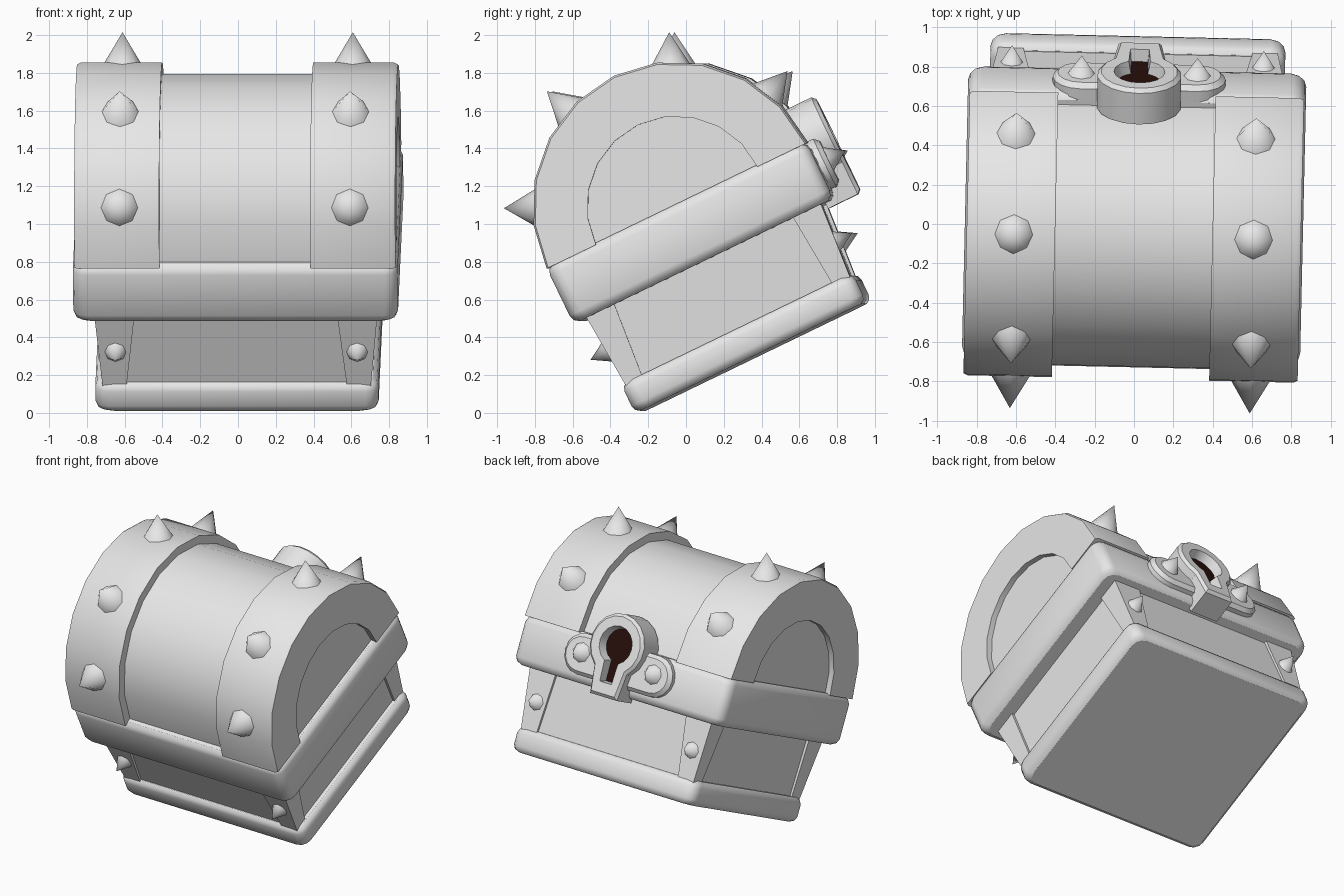
import bpy, bmesh, math
from mathutils import Matrix, Vector

if "Cube" in bpy.data.objects:
    bpy.data.objects.remove(bpy.data.objects["Cube"])

# The whole chest is tipped back about x and turned slightly about z
TILT = (Matrix.Rotation(math.radians(-1.3), 4, 'Z')
        @ Matrix.Translation((0, 0.405, 0.196))
        @ Matrix.Rotation(math.radians(25.8), 4, 'X'))


def material(name, rgb):
    m = bpy.data.materials.new(name)
    m.diffuse_color = (*rgb, 1)
    m.use_nodes = True
    m.node_tree.nodes["Principled BSDF"].inputs["Base Color"].default_value = m.diffuse_color
    return m


GREY = material("light_grey", (0.8, 0.8, 0.8))
DARK = material("keyhole_dark", (0.02, 0.004, 0.003))


def finish(name, bm, mats=(GREY,), angle=None, flat_axis=None):
    """Turn a bmesh into an object, smooth below the angle, keep caps flat."""
    bmesh.ops.recalc_face_normals(bm, faces=bm.faces)
    for f in bm.faces:
        f.normal_update()
        f.smooth = angle is not None
        if flat_axis is not None and abs(f.normal[flat_axis]) > 0.95:
            f.smooth = False
    if angle is not None:
        for e in bm.edges:
            flat = any(not f.smooth for f in e.link_faces)
            e.smooth = not flat and e.calc_face_angle(0) < math.radians(angle)
    bm.transform(TILT)
    me = bpy.data.meshes.new(name)
    bm.to_mesh(me)
    bm.free()
    for m in mats:
        me.materials.append(m)
    ob = bpy.data.objects.new(name, me)
    bpy.context.collection.objects.link(ob)
    return ob


def loft(rings, cap_material=0):
    """Skin a list of equal-length point rings and cap both ends."""
    bm = bmesh.new()
    vs = [[bm.verts.new(p) for p in r] for r in rings]
    n = len(vs[0])
    for a, b in zip(vs, vs[1:]):
        for i in range(n):
            j = (i + 1) % n
            bm.faces.new((a[i], a[j], b[j], b[i]))
    bm.faces.new(vs[0])
    bm.faces.new(vs[-1]).material_index = cap_material
    return bm


def rect(x0, x1, y0, y1, z):
    return [(x0, y0, z), (x1, y0, z), (x1, y1, z), (x0, y1, z)]


def rounded_rect(hx, hy, z, r):
    pts = []
    for k, (sx, sy) in enumerate(((1, 1), (-1, 1), (-1, -1), (1, -1))):
        for t in (0, 30, 60, 90):
            a = math.radians(t + 90 * k)
            pts.append((sx * (hx - r) + r * math.cos(a),
                        sy * (hy - r) + r * math.sin(a), z))
    return pts


def arc(r, a0, a1, n, cx=0.0, cz=0.0):
    return [(cx + r * math.cos(math.radians(a0 + (a1 - a0) * i / n)),
             cz + r * math.sin(math.radians(a0 + (a1 - a0) * i / n)))
            for i in range(n + 1)]


def band(name, hx, hy, z0, z1, c):
    rings = [rounded_rect(hx - i, hy - i, z, 0.07) for z, i in
             ((z0, c), (z0 + 0.5 * c, 0.3 * c), (z0 + 1.4 * c, 0),
              (z1 - 1.4 * c, 0), (z1 - 0.5 * c, 0.3 * c), (z1, c))]
    finish(name, loft(rings), angle=60, flat_axis=2)


def spike(name, base, direction, r, h):
    """Eight-sided cone standing on base."""
    bm = bmesh.new()
    d = Vector(direction).normalized()
    m = (Matrix.Translation(Vector(base) + d * h / 2)
         @ d.to_track_quat('Z', 'Y').to_matrix().to_4x4())
    bmesh.ops.create_cone(bm, cap_ends=True, segments=8, radius1=r,
                          radius2=0, depth=h, matrix=m)
    finish(name, bm, angle=50)


# Tapered body with slightly raised corner posts
finish("body", loft([rect(-0.69, 0.69, -0.64, 0.64, 0.2),
                     rect(-0.735, 0.735, -0.675, 0.675, 0.75)]))
for sx in (-1, 1):
    for sy in (-1, 1):
        finish("corner_post", loft([
            rect(sx * 0.59, sx * 0.705, sy * 0.565, sy * 0.655, 0.2),
            rect(sx * 0.53, sx * 0.755, sy * 0.52, sy * 0.695, 0.75)]))
        spike("corner_spike", (sx * 0.64, sy * 0.66, 0.467), (0, sy, 0),
              0.065, 0.11)

# Rounded bands around the base and the rim
band("base_band", 0.75, 0.68, 0.109, 0.277, 0.03)
band("rim_band", 0.86, 0.765, 0.675, 1.01, 0.035)

# Barrel lid
LID_Z = 1.0


def lid_ring(x, r, inner=None):
    pts = arc(r, 0, 180, 10, 0, LID_Z)
    if inner:
        pts += arc(inner, 180, 0, 10, 0, LID_Z)
    return [(x, y, z) for y, z in pts]


finish("lid", loft([lid_ring(-0.81, 0.705), lid_ring(0.81, 0.705)]),
       angle=30, flat_axis=0)

# Wide straps at both lid ends, open in the middle to leave recessed ends
for sx in (-1, 1):
    finish("lid_strap", loft([lid_ring(sx * x, r, 0.475) for x, r in
                              ((0.40, 0.765), (0.83, 0.765), (0.85, 0.755))]),
           angle=30, flat_axis=0)
    for t in (25, 67, 113, 155):
        dy, dz = math.cos(math.radians(t)), math.sin(math.radians(t))
        spike("lid_spike", (sx * 0.61, 0.735 * dy, LID_Z + 0.735 * dz),
              (0, dy, dz), 0.11, 0.185)


# Lock mounting plate with rounded ends
def plate_ring(y, r):
    pts = arc(r, -90, 90, 8, 0.30, 0.87) + arc(r, 90, 270, 8, -0.30, 0.87)
    return [(x + 0.01, y, z) for x, z in pts]


finish("lock_plate", loft([plate_ring(0.70, 0.14), plate_ring(0.795, 0.14),
                           plate_ring(0.82, 0.115)]), angle=30, flat_axis=1)
for sx in (-1, 1):
    spike("lock_spike", (0.01 + sx * 0.295, 0.81, 0.88), (0, 1, 0), 0.075, 0.11)


# Lock body: keyhole-shaped outline with a dark recessed keyhole
def key_ring(y, r, start, half, drop):
    pts = arc(r, start, 180 - start, 14) + [(-half, -drop), (half, -drop)]
    return [(x + 0.01, y, z + LID_Z) for x, z in pts]


finish("lock", loft([key_ring(0.70, 0.215, -52, 0.11, 0.355),
                     key_ring(0.875, 0.215, -52, 0.11, 0.355),
                     key_ring(0.895, 0.195, -52, 0.095, 0.335),
                     key_ring(0.895, 0.13, -65, 0.048, 0.26),
                     key_ring(0.83, 0.115, -68, 0.042, 0.25)], 1),
       mats=(GREY, DARK), angle=30, flat_axis=1)
